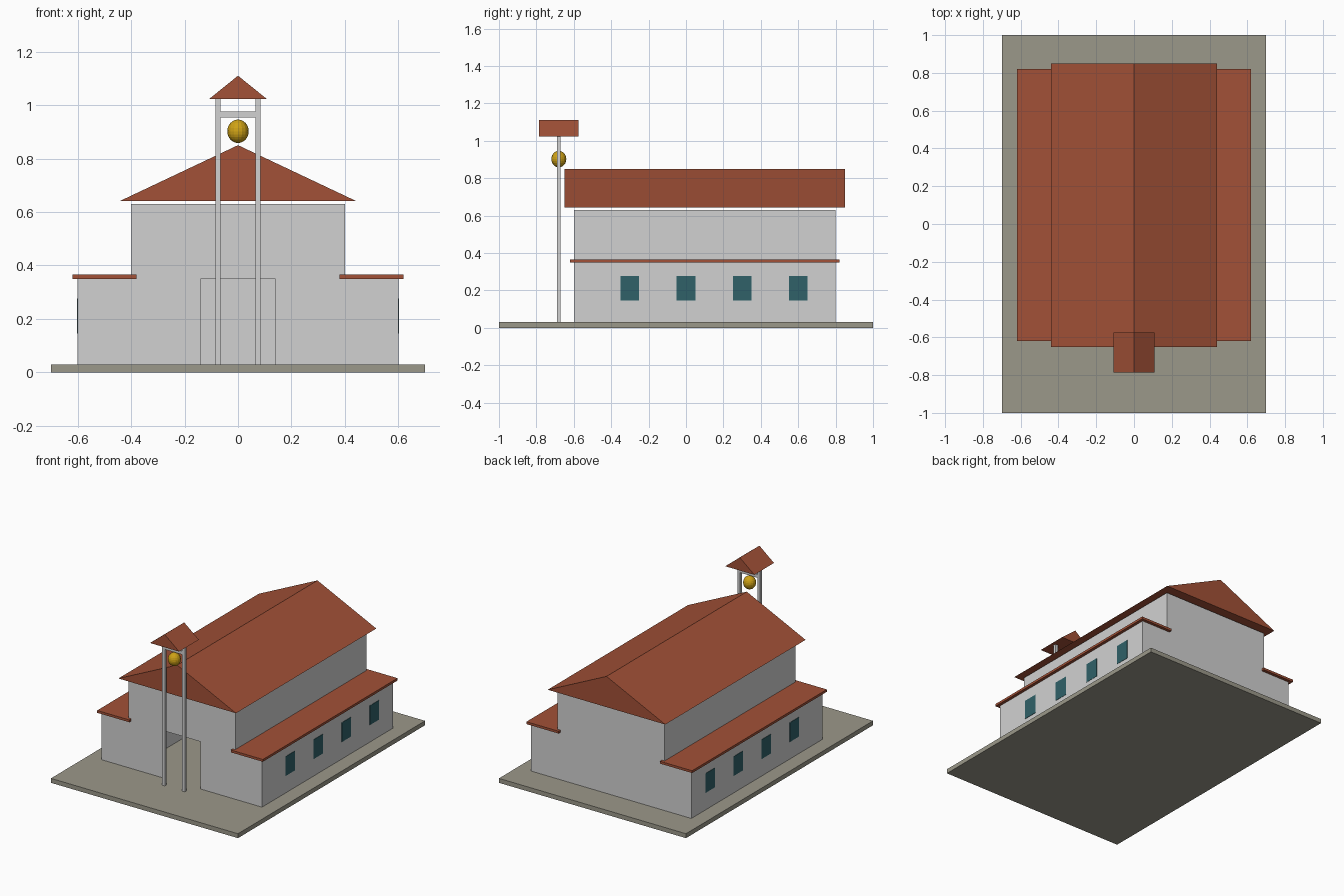
import bpy, bmesh

if "Cube" in bpy.data.objects:
    bpy.data.objects.remove(bpy.data.objects["Cube"])


def material(name, r, g, b):
    m = bpy.data.materials.new(name)
    m.diffuse_color = (r, g, b, 1)
    m.use_nodes = True
    m.node_tree.nodes["Principled BSDF"].inputs["Base Color"].default_value = m.diffuse_color
    return m


PLASTER = material("pale plaster", 0.64, 0.64, 0.64)
TILE = material("red tile", 0.36, 0.082, 0.038)
STONE = material("stone paving", 0.33, 0.315, 0.255)
GLASS = material("teal glass", 0.029, 0.12, 0.14)
GOLD = material("golden bell", 0.62, 0.36, 0.008)


def finish(name, bm, mat):
    bmesh.ops.recalc_face_normals(bm, faces=bm.faces)
    mesh = bpy.data.meshes.new(name)
    bm.to_mesh(mesh)
    bm.free()
    mesh.materials.append(mat)
    obj = bpy.data.objects.new(name, mesh)
    bpy.context.collection.objects.link(obj)
    return obj


def extrude_profile(name, points, y0, y1, mat):
    """Extrude an x-z outline along y."""
    bm = bmesh.new()
    face = bm.faces.new([bm.verts.new((x, y0, z)) for x, z in points])
    new = bmesh.ops.extrude_face_region(bm, geom=[face])["geom"]
    verts = [v for v in new if isinstance(v, bmesh.types.BMVert)]
    bmesh.ops.translate(bm, verts=verts, vec=(0, y1 - y0, 0))
    return finish(name, bm, mat)


def box(name, x0, x1, y0, y1, z0, z1, mat):
    return extrude_profile(name, [(x0, z0), (x1, z0), (x1, z1), (x0, z1)], y0, y1, mat)


def gable(name, half, y0, y1, z0, z1, mat):
    return extrude_profile(name, [(-half, z0), (half, z0), (0, z1)], y0, y1, mat)


FLOOR, EAVE, TOP, T = 0.03, 0.35, 0.63, 0.03

# Paved base
box("base", -0.7, 0.7, -1, 1, 0, FLOOR, STONE)

# Stepped front wall with open doorway
right = [(0.14, EAVE), (0.14, FLOOR), (0.6, FLOOR), (0.6, EAVE), (0.4, EAVE), (0.4, TOP)]
left = [(-x, z) for x, z in reversed(right)]
extrude_profile("front_wall", right + left, -0.6, -0.6 + T, PLASTER)

# Hollow nave
box("nave_back_wall", -0.4, 0.4, 0.8 - T, 0.8, FLOOR, TOP, PLASTER)
gable("nave_roof", 0.44, -0.65, 0.85, 0.642, 0.85, TILE)

# Side walls, aisles, aisle roofs and windows on both sides
for side, s in (("left", -1), ("right", 1)):
    def side_box(name, a, b, y0, y1, z0, z1, mat):
        box(f"{side}_{name}", min(s * a, s * b), max(s * a, s * b), y0, y1, z0, z1, mat)

    side_box("nave_wall", 0.4 - T, 0.4, -0.6 + T, 0.8 - T, FLOOR, TOP, PLASTER)
    side_box("aisle_wall", 0.6 - T, 0.6, -0.6 + T, 0.8, FLOOR, EAVE, PLASTER)
    side_box("aisle_back_wall", 0.4, 0.6 - T, 0.8 - T, 0.8, FLOOR, EAVE, PLASTER)
    side_box("aisle_roof", 0.38, 0.62, -0.62, 0.82, EAVE, 0.366, TILE)
    for i in range(4):
        y = -0.3 + 0.3 * i
        side_box(f"window_{i + 1}", 0.598, 0.602, y - 0.05, y + 0.05, 0.146, 0.277, GLASS)
    side_box("bell_post", 0.065, 0.085, -0.69, -0.67, FLOOR, 1.022, PLASTER)

# Bell frame top
box("bell_beam", -0.065, 0.065, -0.69, -0.67, 0.954, 0.976, PLASTER)
gable("bell_roof", 0.109, -0.785, -0.575, 1.022, 1.11, TILE)

# Bell
bm = bmesh.new()
bmesh.ops.create_uvsphere(bm, u_segments=16, v_segments=12, radius=0.04)
bmesh.ops.scale(bm, verts=bm.verts, vec=(1, 1, 1.1))
bmesh.ops.translate(bm, verts=bm.verts, vec=(0, -0.68, 0.902))
finish("bell", bm, GOLD)
